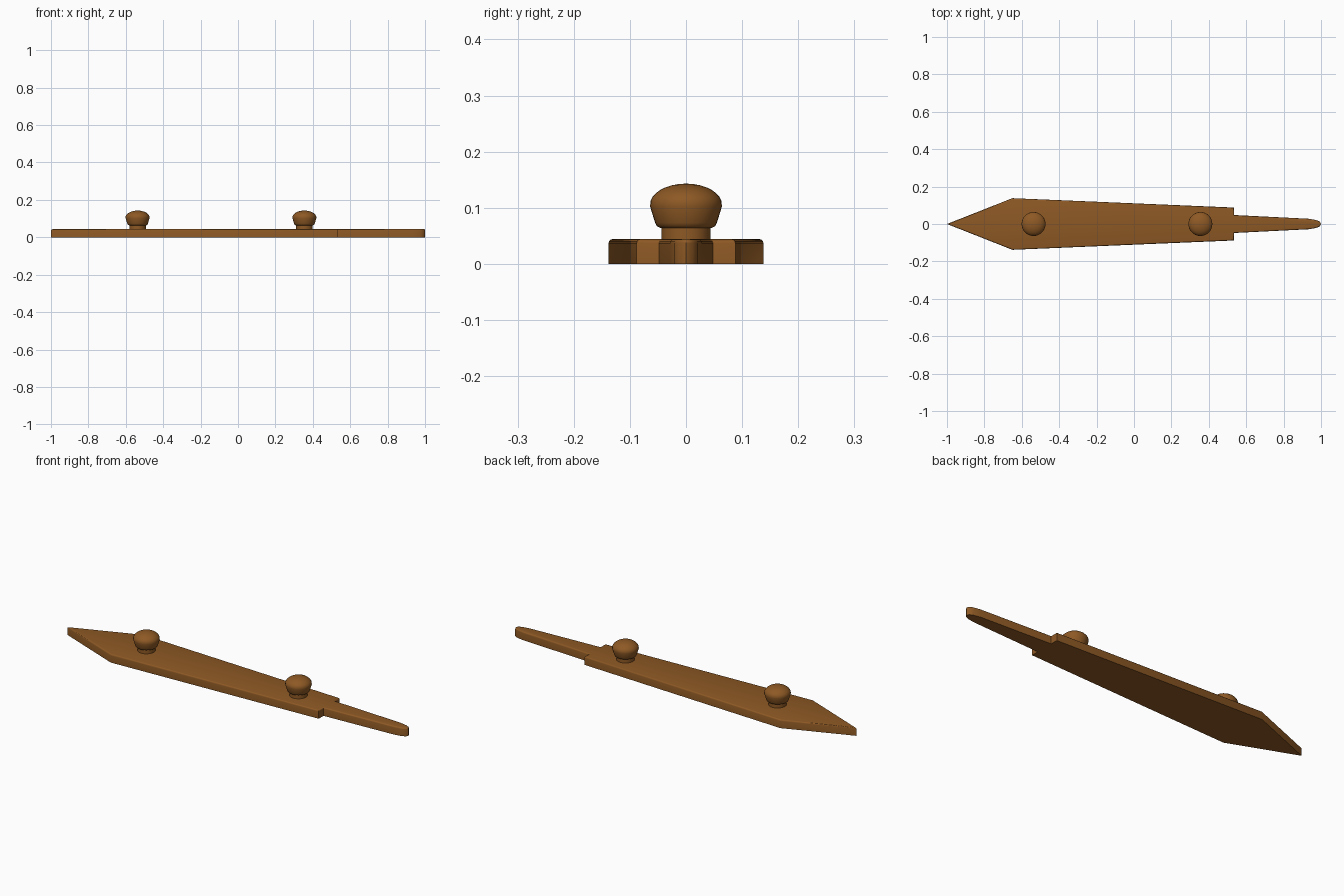
import bpy, bmesh, math

cube = bpy.data.objects.get("Cube")
if cube:
    bpy.data.objects.remove(cube)

wood = bpy.data.materials.new("brown_wood")
wood.use_nodes = True
colour = (0.27, 0.1, 0.018, 1)
wood.diffuse_color = colour
bsdf = next(n for n in wood.node_tree.nodes if n.type == 'BSDF_PRINCIPLED')
bsdf.inputs["Base Color"].default_value = colour
bsdf.inputs["Roughness"].default_value = 0.6

THICK = 0.044


def finish(bm, name, angle):
    bmesh.ops.recalc_face_normals(bm, faces=bm.faces)
    mesh = bpy.data.meshes.new(name)
    bm.to_mesh(mesh)
    bm.free()
    mesh.materials.append(wood)
    ob = bpy.data.objects.new(name, mesh)
    bpy.context.collection.objects.link(ob)
    bpy.ops.object.select_all(action='DESELECT')
    ob.select_set(True)
    bpy.context.view_layer.objects.active = ob
    bpy.ops.object.shade_smooth_by_angle(angle=math.radians(angle))
    return ob


# Board: mirrored outline with a pointed end and a narrow tang, rounded on top
side = [(-0.65, 0.138), (0.535, 0.088), (0.535, 0.048), (0.935, 0.028),
        (0.975, 0.021), (0.994, 0.012)]
outline = [(-1, 0)] + side + [(1, 0)] + [(x, -y) for x, y in reversed(side)]
bm = bmesh.new()
base = bm.faces.new([bm.verts.new((x, y, 0)) for x, y in outline])
top = bmesh.ops.extrude_face_region(bm, geom=[base])["geom"]
bmesh.ops.translate(bm, vec=(0, 0, THICK),
                    verts=[v for v in top if isinstance(v, bmesh.types.BMVert)])
rim = [e for e in bm.edges if all(v.co.z > THICK / 2 for v in e.verts)]
bmesh.ops.bevel(bm, geom=rim, offset=0.007, segments=3, profile=0.5,
                affect='EDGES', clamp_overlap=True)
finish(bm, "board", 40)


# Knobs: lathed neck and flared head with a domed cap
def knob(name, x):
    profile = [(0.044, THICK - 0.01), (0.044, 0.064), (0.046, 0.064),
               (0.052, 0.067), (0.055, 0.073), (0.064, 0.102)]
    for i in range(1, 9):
        a = math.pi / 2 * i / 8
        profile.append((0.0645 * math.cos(a), 0.105 + 0.038 * math.sin(a)))
    bm = bmesh.new()
    pts = [bm.verts.new((max(r, 0), 0, z)) for r, z in profile]
    edges = [bm.edges.new(p) for p in zip(pts, pts[1:])]
    bmesh.ops.spin(bm, geom=pts + edges, cent=(0, 0, 0), axis=(0, 0, 1),
                   angle=math.tau, steps=32)
    bmesh.ops.remove_doubles(bm, verts=bm.verts, dist=0.0003)
    finish(bm, name, 40).location.x = x


knob("front_knob", -0.537)
knob("rear_knob", 0.355)
